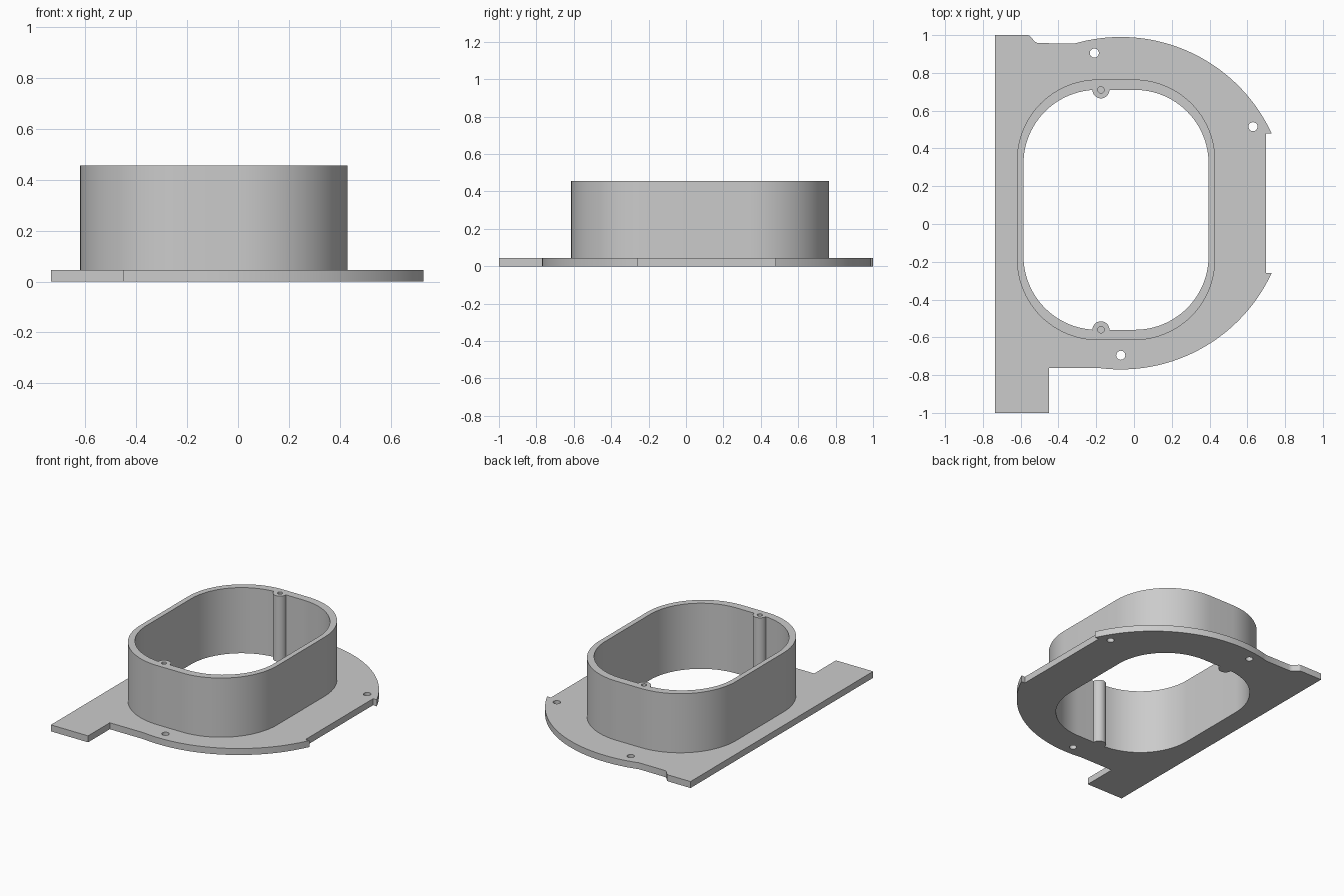
import bpy, bmesh
from math import cos, sin, pi, atan2, hypot

if "Cube" in bpy.data.objects:
    bpy.data.objects.remove(bpy.data.objects["Cube"])

PLATE_H, WALL_H = 0.045, 0.455
BOSS_X, BOSS_R, SCREW_R = -0.175, 0.045, 0.017
CX, CY = -0.095, 0.075          # centre of the collar
IN_X, IN_Y = 0.49, 0.635        # half sizes of the opening
OUT_X, OUT_Y = 0.525, 0.69      # half sizes of the collar

grey = bpy.data.materials.new("plain grey")
grey.use_nodes = True
grey.diffuse_color = (0.6, 0.6, 0.6, 1)
grey.node_tree.nodes["Principled BSDF"].inputs["Base Color"].default_value = (0.6, 0.6, 0.6, 1)


def arc(x, y, r, start, end, n=24):
    return [(x + r * cos(start + (end - start) * i / n),
             y + r * sin(start + (end - start) * i / n)) for i in range(n + 1)]


def circle(x, y, r, n=24):
    return arc(x, y, r, 0, 2 * pi, n)[:-1]


def rounded(hx, hy, r):
    """Rounded rectangle around the collar centre."""
    pts = []
    for k, (sx, sy) in enumerate([(1, 1), (-1, 1), (-1, -1), (1, -1)]):
        pts += arc(CX + sx * (hx - r), CY + sy * (hy - r), r, k * pi / 2, (k + 1) * pi / 2)
    return pts


def extrude(name, loops, z0, z1):
    """Solid between two heights from an outer loop and hole loops."""
    curve = bpy.data.curves.new(name, 'CURVE')
    curve.dimensions = '2D'
    curve.fill_mode = 'BOTH'
    curve.extrude = (z1 - z0) / 2
    for loop in loops:
        spline = curve.splines.new('POLY')
        spline.points.add(len(loop) - 1)
        for point, (x, y) in zip(spline.points, loop):
            point.co = (x, y, 0, 1)
        spline.use_cyclic_u = True
    obj = bpy.data.objects.new(name, curve)
    bpy.context.collection.objects.link(obj)
    bpy.ops.object.select_all(action='DESELECT')
    obj.select_set(True)
    bpy.context.view_layer.objects.active = obj
    bpy.ops.object.convert(target='MESH')
    obj = bpy.context.object
    bm = bmesh.new()
    bm.from_mesh(obj.data)
    bmesh.ops.translate(bm, verts=bm.verts, vec=(0, 0, (z0 + z1) / 2))
    bmesh.ops.remove_doubles(bm, verts=bm.verts, dist=0.0001)
    bmesh.ops.recalc_face_normals(bm, faces=bm.faces)
    bm.to_mesh(obj.data)
    bm.free()
    obj.data.materials.clear()
    obj.data.materials.append(grey)
    return obj


def smooth(obj):
    bpy.ops.object.select_all(action='DESELECT')
    obj.select_set(True)
    bpy.context.view_layer.objects.active = obj
    bpy.ops.object.shade_smooth_by_angle(angle=pi / 6)


# Flange outline: big round rim, side notch and straight mounting strip
RX, RY, RR = -0.07, 0.11, 0.88


def rim(p, q):
    a, b = (atan2(y - RY, x - RX) for x, y in (p, q))
    return arc(RX, RY, RR, a, b, 40)


outline = [(-0.735, -1), (-0.45, -1), (-0.45, -0.762)]
outline += rim((-0.19, -0.762), (0.73, -0.26))
outline += [(0.70, -0.26), (0.70, 0.48)]
outline += rim((0.73, 0.48), (-0.31, 0.957))
outline += arc(-0.50, 0.997, 0.04, -pi / 2, -pi * 0.87, 8)
outline += arc(-0.565, 0.98, 0.02, pi * 0.13, pi / 2, 6)
outline += [(-0.735, 1)]

outer = rounded(OUT_X, OUT_Y, 0.43)
bolt_holes = [circle(x, y, 0.024) for x, y in [(-0.21, 0.905), (0.63, 0.515), (-0.07, -0.695)]]
flange = extrude("flange_plate", [outline, outer] + bolt_holes, 0, PLATE_H)
smooth(flange)

# Collar opening, with a half-round screw post bulging in at each end
opening = []
for side in (1, -1):
    y = CY + side * IN_Y
    half = [p for p in rounded(IN_X, IN_Y, 0.39) if (p[1] - CY) * side > 0]
    half = [p for p in half if hypot(p[0] - BOSS_X, p[1] - y) > BOSS_R + 0.002]
    half.sort(key=lambda p: -side * atan2(-(p[0] - CX), (p[1] - CY) * side) * -1)
    post = arc(BOSS_X, y, BOSS_R, 0, -side * pi, 16)
    if side < 0:
        post.reverse()
    at = next(i for i, p in enumerate(half) if (p[0] - BOSS_X) * side < 0)
    opening += half[:at] + post + half[at:]
collar = extrude("collar_wall", [outer, opening], 0, WALL_H)

# Blind screw holes in the posts
for side in (1, -1):
    cutter = extrude("screw_hole_cutter", [circle(BOSS_X, CY + side * IN_Y, SCREW_R)],
                     WALL_H - 0.12, WALL_H + 0.05)
    cutter.hide_render = True
    cut = collar.modifiers.new("screw hole", 'BOOLEAN')
    cut.operation = 'DIFFERENCE'
    cut.object = cutter
    bpy.context.view_layer.objects.active = collar
    bpy.ops.object.modifier_apply(modifier=cut.name)
    bpy.data.objects.remove(cutter)
smooth(collar)
